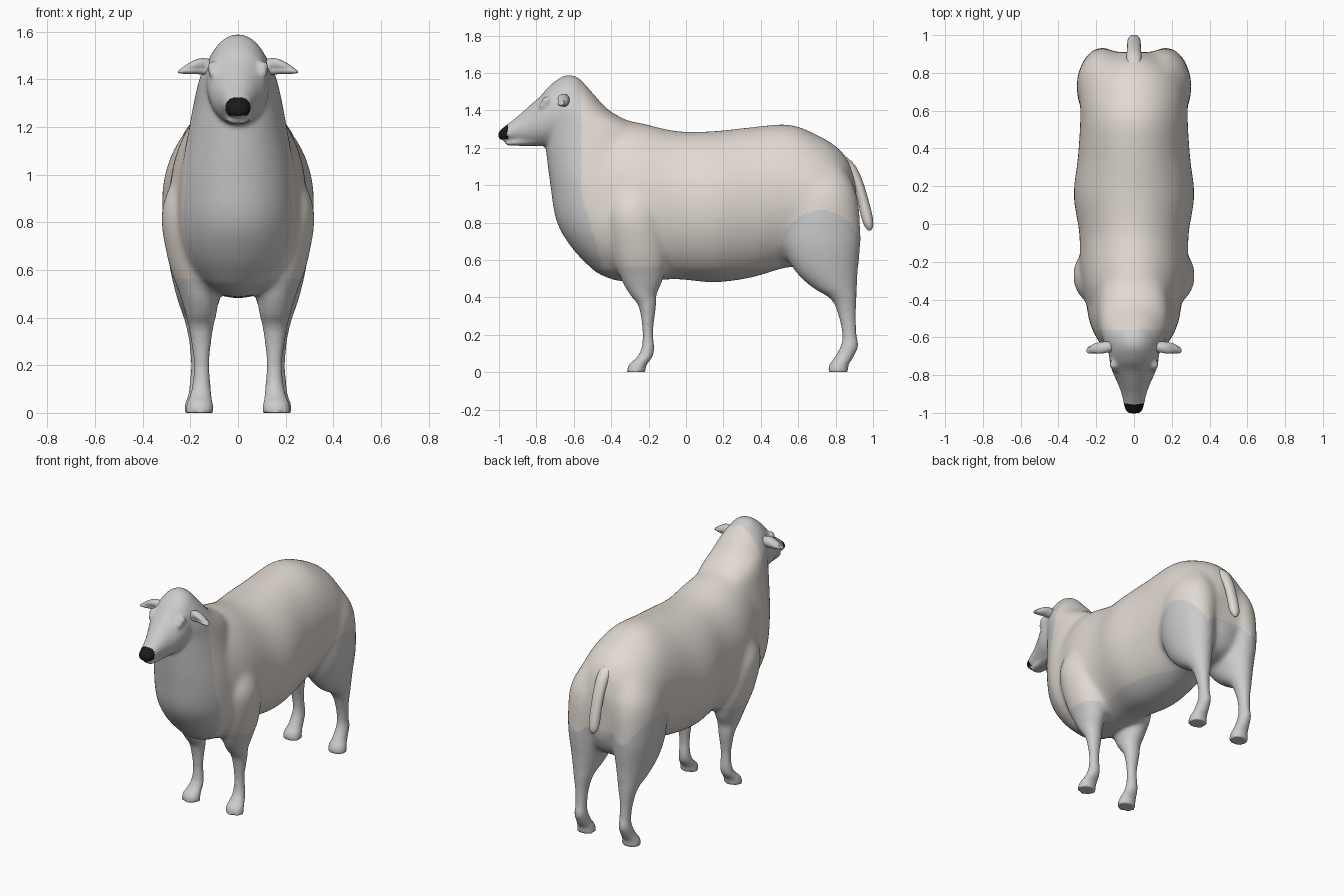
import bpy, bmesh, math
from mathutils import Vector

SIDES, STEPS = 40, 5


def spline(rows):
    # Catmull-Rom through rows of numbers
    rows = [Vector(r) for r in rows]
    out = []
    for i in range(len(rows) - 1):
        a, b, c, d = (rows[max(i - 1, 0)], rows[i], rows[i + 1], rows[min(i + 2, len(rows) - 1)])
        for s in range(STEPS):
            t = s / STEPS
            out.append(0.5 * (2 * b + (c - a) * t + (2 * a - 5 * b + 4 * c - d) * t * t
                              + (3 * b - a - 3 * c + d) * t ** 3))
    return out + [rows[-1]]


def loft(bm, axis, rows, mirror=False):
    # elliptical rings; rows hold centre x, y, z and the two radii across the axis
    u, v = {'x': ((0, 1, 0), (0, 0, 1)), 'y': ((1, 0, 0), (0, 0, 1)), 'z': ((1, 0, 0), (0, 1, 0))}[axis]
    u, v = Vector(u), Vector(v)
    for sx in ((1, -1) if mirror else (1,)):
        rings = []
        for r in spline(rows):
            ring = []
            for k in range(SIDES):
                a = 2 * math.pi * k / SIDES
                p = Vector(r[:3]) + u * r[3] * math.cos(a) + v * r[4] * math.sin(a)
                ring.append(bm.verts.new((p.x * sx, p.y, p.z)))
            rings.append(ring)
        faces = [bm.faces.new(rings[0]), bm.faces.new(rings[-1][::-1])]
        for p, q in zip(rings, rings[1:]):
            for k in range(SIDES):
                n = (k + 1) % SIDES
                faces.append(bm.faces.new((p[k], q[k], q[n], p[n])))
        bmesh.ops.recalc_face_normals(bm, faces=faces)


def to_object(bm, name):
    me = bpy.data.meshes.new(name)
    bm.to_mesh(me)
    bm.free()
    ob = bpy.data.objects.new(name, me)
    bpy.context.collection.objects.link(ob)
    me.polygons.foreach_set("use_smooth", [True] * len(me.polygons))
    return ob


def material(name, rgb):
    m = bpy.data.materials.new(name)
    m.diffuse_color = (*rgb, 1)
    return m


bm = bmesh.new()
# torso: y, centre z, half width, half height
loft(bm, 'y', [(0, y, z, w, h) for y, z, w, h in [
    (-.62, .95, .14, .25), (-.5, .93, .22, .38), (-.38, .92, .26, .43), (-.25, .91, .285, .425),
    (-.05, .893, .29, .397), (.15, .885, .32, .405), (.35, .908, .298, .403), (.55, .943, .285, .382),
    (.7, .91, .285, .36), (.8, .88, .255, .33), (.87, .865, .18, .265), (.91, .85, .09, .15)]])
# chest and neck: centre y, z, half width, half depth
loft(bm, 'z', [(0, y, z, w, d) for y, z, w, d in [
    (-.38, .53, .12, .10), (-.38, .65, .21, .22), (-.40, .8, .25, .29), (-.45, 1.0, .24, .275),
    (-.48, 1.2, .205, .27), (-.5, 1.3, .187, .255), (-.58, 1.4, .165, .17), (-.61, 1.48, .13, .125),
    (-.62, 1.54, .09, .08)]])
# head: y, top, bottom, half width
loft(bm, 'y', [(0, y, (t + b) / 2, w, (t - b) / 2) for y, t, b, w in [
    (-.50, 1.49, 1.36, .07), (-.57, 1.575, 1.25, .115), (-.64, 1.592, 1.21, .133), (-.72, 1.54, 1.205, .13),
    (-.78, 1.475, 1.21, .115), (-.84, 1.422, 1.215, .088), (-.90, 1.368, 1.23, .066),
    (-.96, 1.322, 1.236, .053), (-.99, 1.298, 1.242, .043), (-1.003, 1.283, 1.252, .024)]])
# lower jaw
loft(bm, 'y', [(0, -.72, 1.25, .08, .04), (0, -.85, 1.235, .055, .025), (0, -.93, 1.226, .045, .015),
               (0, -.965, 1.224, .03, .01)])
# brows and eyes
for sx in (1, -1):
    for x, y, z, r in ((.108, -.765, 1.425, .022), (.112, -.745, 1.45, .026)):
        new = bmesh.ops.create_uvsphere(bm, u_segments=16, v_segments=10, radius=r)['verts']
        bmesh.ops.translate(bm, verts=new, vec=(x * sx * .93, y, z))
# front legs with shoulders
loft(bm, 'z', [
    (.15, -.29, 1.06, .08, .08), (.185, -.28, .86, .135, .15), (.182, -.25, .65, .115, .15),
    (.162, -.235, .5, .085, .115), (.155, -.23, .42, .066, .074), (.155, -.207, .35, .050, .046),
    (.153, -.204, .22, .033, .028), (.153, -.204, .13, .037, .034), (.156, -.222, .08, .044, .042),
    (.160, -.258, .04, .055, .048), (.162, -.267, 0, .060, .050)], True)
# hind legs with thighs
loft(bm, 'z', [
    (.13, .72, 1.1, .09, .12), (.15, .73, .95, .145, .185), (.168, .725, .72, .133, .21),
    (.165, .745, .56, .112, .178), (.165, .79, .46, .085, .125), (.165, .843, .39, .060, .068),
    (.165, .862, .3, .040, .046), (.163, .874, .2, .034, .038), (.163, .874, .14, .038, .047),
    (.164, .845, .08, .044, .050), (.166, .818, .04, .055, .052), (.167, .814, 0, .060, .054)], True)
body = to_object(bm, "sheep_body")

# fuse the parts and smooth the joins, more strongly on the fleece
bpy.context.view_layer.objects.active = body
body.select_set(True)
rm = body.modifiers.new("fuse", 'REMESH')
rm.mode, rm.voxel_size, rm.use_smooth_shade = 'VOXEL', .0105, True
bpy.ops.object.modifier_apply(modifier=rm.name)
soft = body.vertex_groups.new(name="fleece")
for v in body.data.vertices:
    w = min(1, max(0, (v.co.z - .4) / .12)) * min(1, max(0, (v.co.y + .72) / .1))
    if w > 0:
        soft.add([v.index], w, 'REPLACE')
for its, group in ((5, ""), (50, "fleece")):
    sm = body.modifiers.new("soften", 'SMOOTH')
    sm.factor, sm.iterations, sm.vertex_group = .5, its, group
    bpy.ops.object.modifier_apply(modifier=sm.name)

# colours: skin, fleece, nose
for m in (material("skin", (.8, .8, .8)), material("fleece", (.76, .70, .65)), material("nose", (.01, .01, .01))):
    body.data.materials.append(m)
for p in body.data.polygons:
    c = p.center
    thigh = (c.y - .72) ** 2 / .05 + (c.z - .62) ** 2 / .06 < 1
    if c.y < -.955 and c.z > 1.247:
        p.material_index = 2
    elif c.y > -.56 + .3 * max(0, .95 - c.z) and c.z > .56 and not thigh:
        p.material_index = 1
    p.use_smooth = True

# ears: drooping leaves pointing sideways
bm = bmesh.new()
loft(bm, 'x', [(.09, -.645, 1.445, .018, .022), (.13, -.652, 1.453, .030, .034), (.17, -.658, 1.453, .034, .032),
               (.21, -.664, 1.443, .031, .022), (.24, -.672, 1.434, .020, .010), (.251, -.676, 1.431, .006, .004)], True)
# hollow the front of each ear
for v in bm.verts:
    if v.co.y < -.66 and abs(v.co.x) > .13:
        v.co.y += .012 * max(0, 1 - abs(v.co.z - 1.445) / .03)
to_object(bm, "ears")

# tail
bm = bmesh.new()
loft(bm, 'z', [(0, .84, 1.15, .03, .02), (0, .87, 1.10, .040, .038), (0, .915, 1.02, .038, .030),
               (0, .944, .93, .036, .029), (0, .965, .84, .035, .031), (0, .977, .785, .029, .024),
               (0, .981, .757, .010, .008)])
tail = to_object(bm, "tail")
tail.data.materials.append(bpy.data.materials["fleece"])
